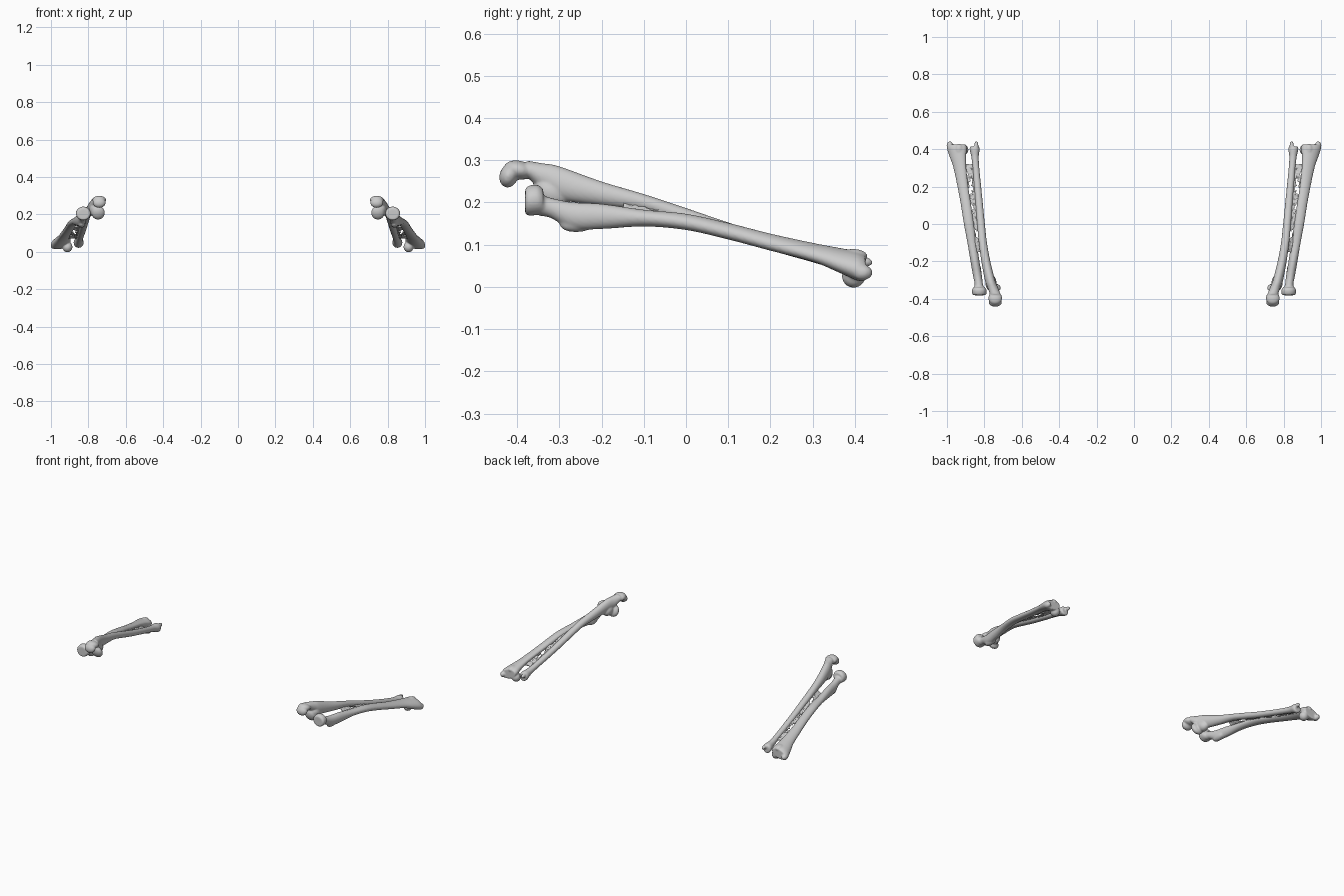
import bpy, bmesh, math, random
from mathutils import Matrix, Vector

if "Cube" in bpy.data.objects:
    bpy.data.objects.remove(bpy.data.objects["Cube"])

random.seed(4)


def catmull(rows, steps=6):
    """Smoothly interpolate rows of numbers."""
    out = []
    for i in range(len(rows) - 1):
        a, b, c, d = (rows[max(0, min(len(rows) - 1, i + k))] for k in (-1, 0, 1, 2))
        for s in range(steps):
            t = s / steps
            out.append([0.5 * (2 * q + (r - p) * t + (2 * p - 5 * q + 4 * r - w) * t * t
                               + (3 * q - p - 3 * r + w) * t ** 3)
                        for p, q, r, w in zip(a, b, c, d)])
    return out + [list(rows[-1])]


def loft(bm, rows, n=24):
    """Elliptical sections along y: (y, x, z, rx, rz, tilt in degrees)."""
    rings = []
    for y, x, z, rx, rz, tilt in catmull(rows):
        ca, sa = math.cos(math.radians(tilt)), math.sin(math.radians(tilt))
        ring = []
        for k in range(n):
            a = 2 * math.pi * k / n
            u, v = rx * math.cos(a), rz * math.sin(a)
            ring.append(bm.verts.new((x + u * ca - v * sa, y, z + u * sa + v * ca)))
        rings.append(ring)
    for r, s in zip(rings, rings[1:]):
        for k in range(n):
            bm.faces.new((r[k], r[(k + 1) % n], s[(k + 1) % n], s[k]))
    bm.faces.new(rings[0][::-1])
    bm.faces.new(rings[-1])


def lump(bm, loc, size, rot=0):
    """Ellipsoid swelling, rotated about x."""
    m = Matrix.Translation(loc) @ Matrix.Rotation(math.radians(rot), 4, 'X') @ Matrix.Diagonal((*size, 1))
    bmesh.ops.create_uvsphere(bm, u_segments=24, v_segments=14, radius=1, matrix=m)


def finish(bm, name, remesh=True):
    bmesh.ops.recalc_face_normals(bm, faces=bm.faces)
    me = bpy.data.meshes.new(name)
    bm.to_mesh(me)
    bm.free()
    ob = bpy.data.objects.new(name, me)
    bpy.context.collection.objects.link(ob)
    if remesh:
        r = ob.modifiers.new("fuse", 'REMESH')
        r.mode, r.voxel_size, r.use_smooth_shade = 'VOXEL', 0.004, True
        s = ob.modifiers.new("soften", 'SMOOTH')
        s.factor, s.iterations = 0.5, 5
    else:
        s = ob.modifiers.new("thickness", 'SOLIDIFY')
        s.thickness, s.offset = 0.004, 0
    ob.modifiers.new("other_side", 'MIRROR').use_mirror_merge = False
    return ob


# Radius: disc head, narrow neck, tuberosity, flared wrist end
radius_rows = [
    (-0.345, 0.828, 0.194, 0.027, 0.026, 0),
    (-0.32, 0.830, 0.187, 0.022, 0.024, 0),
    (-0.27, 0.838, 0.169, 0.024, 0.032, 0),
    (-0.20, 0.850, 0.167, 0.024, 0.030, 0),
    (-0.10, 0.866, 0.163, 0.025, 0.020, 0),
    (0.00, 0.883, 0.154, 0.027, 0.019, -10),
    (0.10, 0.898, 0.132, 0.028, 0.019, -15),
    (0.20, 0.915, 0.106, 0.030, 0.019, -18),
    (0.30, 0.931, 0.082, 0.036, 0.020, -20),
    (0.36, 0.942, 0.064, 0.046, 0.026, -20),
    (0.405, 0.947, 0.050, 0.055, 0.032, -18),
    (0.425, 0.948, 0.045, 0.050, 0.028, -18)]
bm = bmesh.new()
loft(bm, radius_rows)
bm2_rows = [(-0.381, 0.827, 0.202, 0.030, 0.028, 0), (-0.374, 0.827, 0.204, 0.038, 0.035, 0),
            (-0.352, 0.827, 0.206, 0.039, 0.036, 0), (-0.338, 0.828, 0.202, 0.031, 0.030, 0)]
loft(bm, bm2_rows)
lump(bm, (0.836, -0.255, 0.152), (0.020, 0.045, 0.022), 5)
lump(bm, (0.912, 0.397, 0.026), (0.027, 0.028, 0.028))
lump(bm, (0.985, 0.418, 0.034), (0.017, 0.024, 0.018))
lump(bm, (0.935, 0.395, 0.073), (0.022, 0.035, 0.017))
finish(bm, "radius_bone")

# Ulna: hooked elbow end, tapering shaft, small wrist knob
ulna_rows = [
    (-0.375, 0.742, 0.279, 0.028, 0.020, 0),
    (-0.34, 0.755, 0.260, 0.028, 0.033, 0),
    (-0.30, 0.770, 0.246, 0.027, 0.040, 8),
    (-0.20, 0.792, 0.221, 0.024, 0.029, 10),
    (-0.10, 0.808, 0.199, 0.022, 0.021, 10),
    (0.00, 0.818, 0.167, 0.021, 0.020, 0),
    (0.10, 0.827, 0.134, 0.020, 0.019, 0),
    (0.20, 0.836, 0.104, 0.019, 0.018, 0),
    (0.30, 0.845, 0.076, 0.018, 0.018, 0),
    (0.36, 0.850, 0.060, 0.020, 0.021, 0),
    (0.40, 0.852, 0.050, 0.027, 0.028, 0),
    (0.415, 0.852, 0.047, 0.022, 0.024, 0)]
bm = bmesh.new()
loft(bm, ulna_rows)
lump(bm, (0.742, -0.396, 0.277), (0.037, 0.036, 0.022), -12)    # olecranon
lump(bm, (0.742, -0.420, 0.263), (0.035, 0.022, 0.028), -15)    # hook
lump(bm, (0.748, -0.342, 0.209), (0.036, 0.022, 0.038), 20)     # coronoid
lump(bm, (0.765, -0.315, 0.222), (0.030, 0.045, 0.034), -25)    # coronoid root
lump(bm, (0.843, 0.420, 0.060), (0.011, 0.023, 0.012), -8)      # styloid
finish(bm, "ulna_bone")

# Ragged membrane between the two shafts
bm = bmesh.new()
shaft_a, shaft_b = catmull(ulna_rows, 20), catmull(radius_rows, 20)


def centre(rows, y):
    r = min(rows, key=lambda q: abs(q[0] - y))
    return Vector((r[1], y, r[2]))


NY, NX = 60, 9
grid = []
for i in range(NY + 1):
    y = -0.15 + 0.47 * i / NY
    a, b = centre(shaft_a, y), centre(shaft_b, y)
    grid.append([bm.verts.new(a.lerp(b, j / NX) + Vector((0, random.uniform(-1, 1) * 0.0025,
                 random.uniform(-1, 1) * 0.0025))) for j in range(NX + 1)])
holes = [(random.uniform(0, NY), random.uniform(3, 6), random.uniform(1, 4)) for _ in range(13)]
for i in range(NY):
    for j in range(NX):
        if any(abs(i - h) / ln + abs(j - c) / 1.2 < 1 for h, c, ln in holes):
            continue
        bm.faces.new((grid[i][j], grid[i][j + 1], grid[i + 1][j + 1], grid[i + 1][j]))
bmesh.ops.delete(bm, geom=[v for v in bm.verts if not v.link_faces], context='VERTS')
finish(bm, "ragged_membrane", remesh=False)
